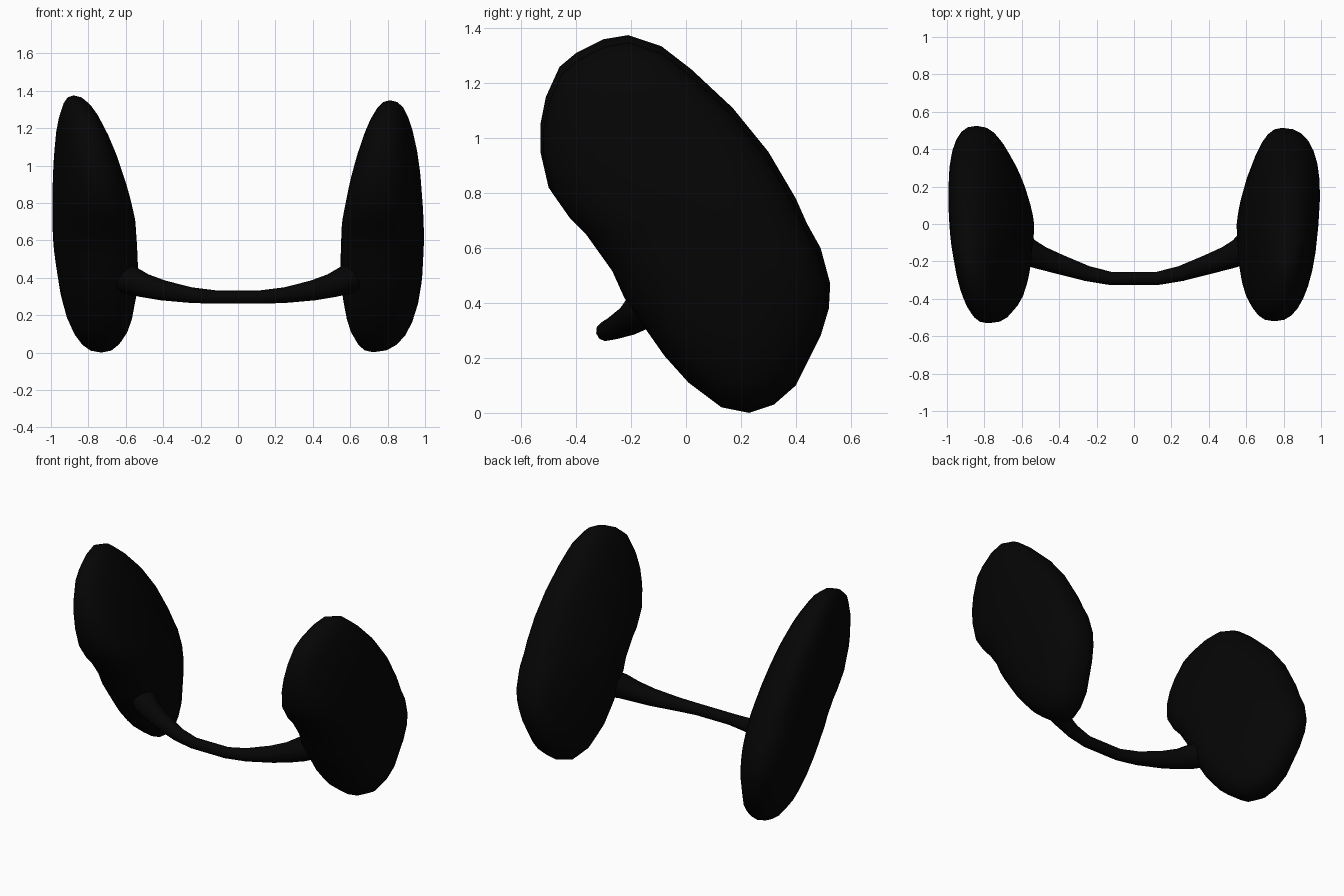
import bpy
import bmesh
import math
from mathutils import Vector

default_cube = bpy.data.objects.get("Cube")
if default_cube:
    bpy.data.objects.remove(default_cube, do_unlink=True)

black = bpy.data.materials.new("soft black")
black.use_nodes = True
black.diffuse_color = (0.0015, 0.0015, 0.0015, 1)
black.node_tree.nodes["Principled BSDF"].inputs["Base Color"].default_value = black.diffuse_color

# Bean-shaped pad outline as (y, z), notched at the front where the bar joins
OUTLINE = [(-.21, 1.375), (-.09, 1.335), (.02, 1.25), (.17, 1.11), (.3, .95),
           (.4, .78), (.44, .69), (.49, .6), (.525, .47), (.52, .38),
           (.49, .28), (.4, .1), (.32, .03), (.23, 0), (.13, .02), (.01, .11),
           (-.08, .21), (-.15, .31), (-.225, .42), (-.27, .52), (-.37, .66),
           (-.43, .72), (-.5, .82), (-.53, .95), (-.53, 1.05), (-.51, 1.15),
           (-.46, 1.26), (-.4, 1.31), (-.3, 1.36)]
CENTRE_Y, CENTRE_Z = -.01, .69
STEPS = 8


def finish(obj):
    """Shade the part smoothly."""
    bpy.ops.object.select_all(action='DESELECT')
    obj.select_set(True)
    bpy.context.view_layer.objects.active = obj
    bpy.ops.object.shade_smooth_by_angle(angle=math.radians(60))


def make_pad(name, side, base, lean_y, lean_z, inner, outer, size, drop):
    """Pad on a leaning plane, domed towards the middle (inner) and away from it (outer)."""
    bm = bmesh.new()

    def point(y, z, bulge):
        plane = base + lean_y * (y - .22) + lean_z * z
        if bulge > 0:
            # Outer dome grows steadily thicker towards the bottom
            depth = outer * (1 + .4 * (CENTRE_Z - z))
        else:
            # Inner dome thins towards the top and the back
            depth = inner * (1 - .5 * max(0, z - CENTRE_Z)) * (1 - .6 * max(0, y))
        return bm.verts.new((side * (plane + bulge * depth), y, z - drop))

    rings = []
    for i in range(1 - STEPS, STEPS):
        angle = i / STEPS * math.pi / 2
        # Blunt, rounded rim section
        scale = math.cos(angle) ** .78 * size
        bulge = math.copysign(abs(math.sin(angle)) ** .83, i)
        rings.append([point(CENTRE_Y + (y - CENTRE_Y) * scale,
                            CENTRE_Z + (z - CENTRE_Z) * scale, bulge)
                      for y, z in OUTLINE])
    count = len(OUTLINE)
    for a, b in zip(rings, rings[1:]):
        for j in range(count):
            k = (j + 1) % count
            bm.faces.new((a[j], a[k], b[k], b[j]))
    # Close both domes
    for ring, bulge in ((rings[0], -1), (rings[-1], 1)):
        pole = point(CENTRE_Y, CENTRE_Z, bulge)
        for j in range(count):
            bm.faces.new((ring[j], ring[(j + 1) % count], pole))
    bmesh.ops.recalc_face_normals(bm, faces=bm.faces)
    mesh = bpy.data.meshes.new(name)
    bm.to_mesh(mesh)
    bm.free()
    mesh.materials.append(black)
    obj = bpy.data.objects.new(name, mesh)
    bpy.context.collection.objects.link(obj)
    finish(obj)


make_pad("right_pad", -1, .73, .135, .151, .245, .17, 1, 0)
make_pad("left_pad", 1, .72, .087, .095, .205, .22, .98, .012)

# Curved bridge bar, thickening towards the pads: (x, y, z), radius
HALF_BAR = [((.12, -.292, .297), .036), ((.25, -.265, .307), .042),
            ((.4, -.215, .332), .054), ((.5, -.18, .358), .064),
            ((.57, -.15, .385), .076), ((.64, -.09, .41), .083),
            ((.75, .06, .48), .09)]
path = [(Vector((-x, y, z)), r) for (x, y, z), r in reversed(HALF_BAR)]
path += [(Vector(p), r) for p, r in HALF_BAR]

curve = bpy.data.curves.new("bridge_bar", 'CURVE')
curve.dimensions = '3D'
curve.bevel_depth = 1
curve.bevel_resolution = 3
curve.use_fill_caps = True
spline = curve.splines.new('POLY')
spline.points.add(len(path) - 1)
for target, (p, r) in zip(spline.points, path):
    target.co = (*p, 1)
    target.radius = r
curve.materials.append(black)
bar = bpy.data.objects.new("bridge_bar", curve)
bpy.context.collection.objects.link(bar)
bpy.ops.object.select_all(action='DESELECT')
bar.select_set(True)
bpy.context.view_layer.objects.active = bar
bpy.ops.object.convert(target='MESH')
finish(bpy.context.view_layer.objects.active)
